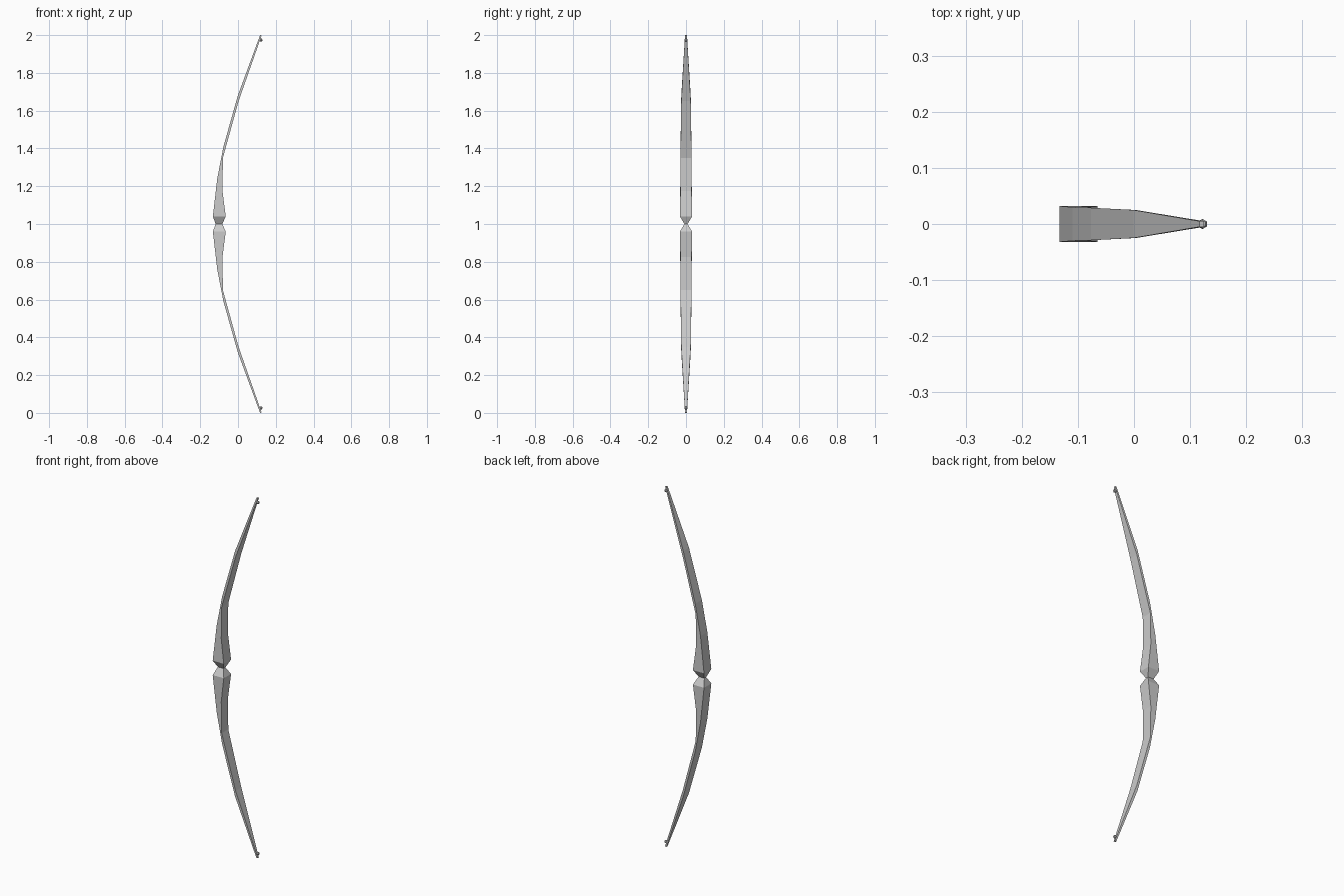
import bpy, bmesh

if "Cube" in bpy.data.objects:
    bpy.data.objects.remove(bpy.data.objects["Cube"])

MID = 1.0  # height of the grip centre; both objects mirror about it

# Upper half cross-sections: (back x, back z, belly x, belly z, half width)
SECTIONS = [
    (-0.118, 1.000, -0.083, 1.000, 0.008),   # pinched grip
    (-0.133, 1.040, -0.065, 1.040, 0.032),
    (-0.110, 1.240, -0.082, 1.175, 0.030),
    (-0.077, 1.410, -0.080, 1.350, 0.029),
    (-0.001, 1.680, 0.003, 1.650, 0.025),
    (0.117, 2.000, 0.125, 1.998, 0.005),     # limb tip
]


def finish(name, bm):
    bmesh.ops.recalc_face_normals(bm, faces=bm.faces)
    mesh = bpy.data.meshes.new(name)
    bm.to_mesh(mesh)
    bm.free()
    ob = bpy.data.objects.new(name, mesh)
    bpy.context.collection.objects.link(ob)
    ob.location.z = MID
    mod = ob.modifiers.new("mirror", 'MIRROR')
    mod.use_axis = (False, False, True)
    return ob


# Bow limbs: rectangular sections bridged into a tapering curve
bm = bmesh.new()
rings = []
for bx, bz, fx, fz, w in SECTIONS:
    pts = [(bx, -w, bz), (fx, -w, fz), (fx, w, fz), (bx, w, bz)]
    rings.append([bm.verts.new((x, y, z - MID)) for x, y, z in pts])
for a, b in zip(rings, rings[1:]):
    for i in range(4):
        j = (i + 1) % 4
        bm.faces.new((a[i], a[j], b[j], b[i]))
bm.faces.new(rings[-1])
finish("bow_limbs", bm)

# String nocks: small faceted knobs on the belly side of each tip
bm = bmesh.new()
bmesh.ops.create_uvsphere(bm, u_segments=6, v_segments=4, radius=0.009)
bmesh.ops.translate(bm, verts=bm.verts, vec=(0.122, 0, 1.974 - MID))
finish("string_nocks", bm)
